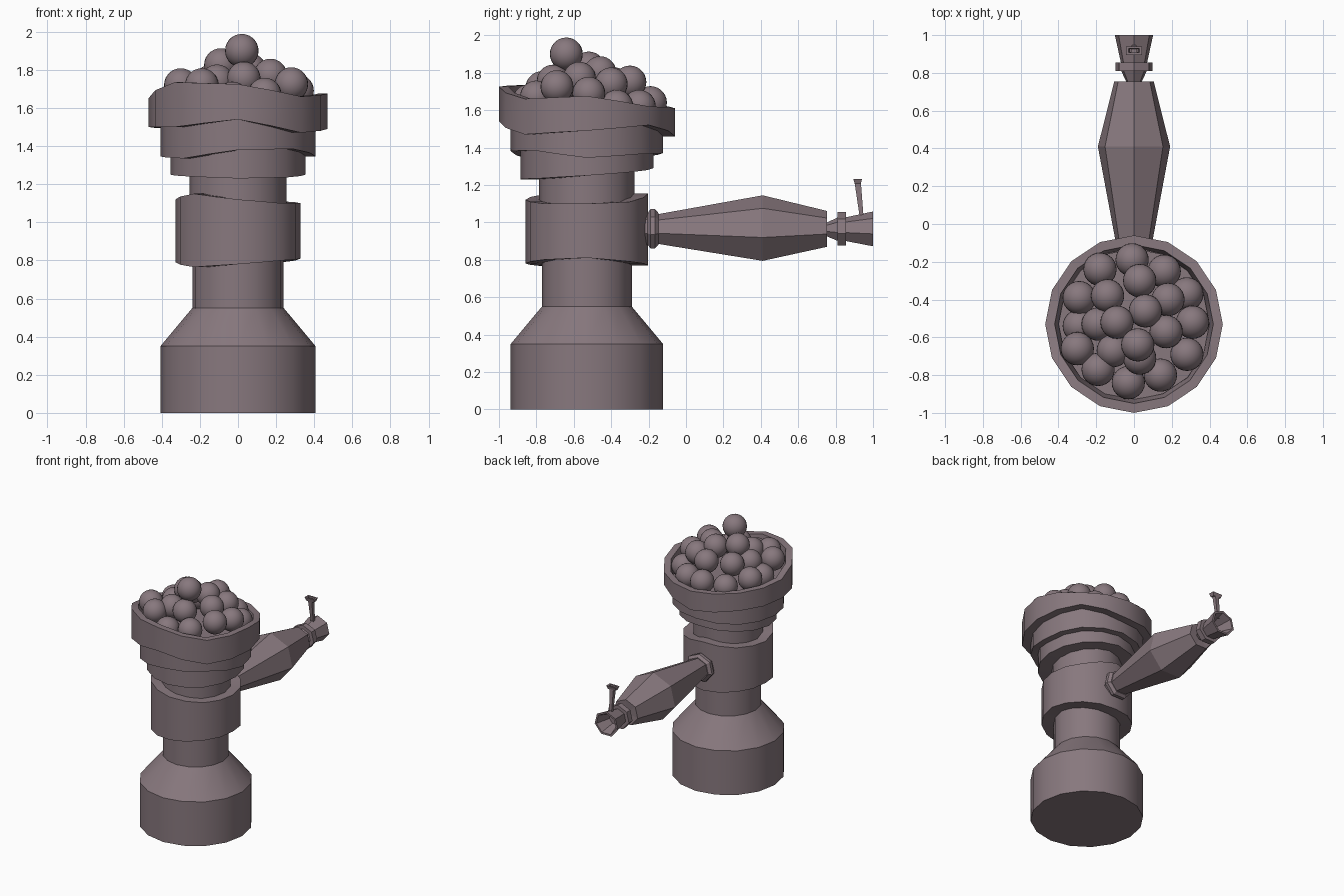
import bpy, bmesh, math

if "Cube" in bpy.data.objects:
    bpy.data.objects.remove(bpy.data.objects["Cube"])

CY = -0.53      # y of the bowl axis
SIDES = 16

mat = bpy.data.materials.new("dusty mauve")
mat.diffuse_color = (0.245, 0.188, 0.208, 1)
mat.use_nodes = True
mat.node_tree.nodes["Principled BSDF"].inputs["Base Color"].default_value = mat.diffuse_color


def finish(name, bm, smooth=None):
    bmesh.ops.recalc_face_normals(bm, faces=bm.faces)
    me = bpy.data.meshes.new(name)
    bm.to_mesh(me)
    bm.free()
    me.materials.append(mat)
    ob = bpy.data.objects.new(name, me)
    bpy.context.collection.objects.link(ob)
    if smooth:
        bpy.ops.object.select_all(action='DESELECT')
        ob.select_set(True)
        bpy.context.view_layer.objects.active = ob
        bpy.ops.object.shade_smooth_by_angle(angle=math.radians(smooth))
    return ob


def skin(bm, rings, closed=False):
    """Join rings of points with quads; cap the ends or close the loop."""
    vs = [[bm.verts.new(p) for p in ring] for ring in rings]
    n = len(vs[0])
    pairs = list(zip(vs, vs[1:])) + ([(vs[-1], vs[0])] if closed else [])
    for a, b in pairs:
        for i in range(n):
            j = (i + 1) % n
            bm.faces.new((a[i], a[j], b[j], b[i]))
    if not closed:
        bm.faces.new(vs[0])
        bm.faces.new(vs[-1])


def round_ring(r, heights):
    """Ring about the bowl axis; heights are keys spread round from +x."""
    pts = []
    for i in range(SIDES):
        a = 2 * math.pi * i / SIDES
        f = i * len(heights) / SIDES
        k = int(f)
        z = heights[k] + (heights[(k + 1) % len(heights)] - heights[k]) * (f - k)
        pts.append((r * math.cos(a), CY + r * math.sin(a), z))
    return pts


def band(name, r_out, in_low, in_top, low, top):
    bm = bmesh.new()
    skin(bm, [round_ring(r_out, low), round_ring(r_out, top),
              round_ring(in_top, top), round_ring(in_low, low)], closed=True)
    finish(name, bm, 30)


def stem_part(name, profile, n=7, squash=0.94, zc=0.96):
    """Faceted part along y from (y, radius) pairs."""
    bm = bmesh.new()
    skin(bm, [[(r * math.cos(math.pi / 2 + 2 * math.pi * i / n), y,
                zc + squash * r * math.sin(math.pi / 2 + 2 * math.pi * i / n))
               for i in range(n)] for y, r in profile])
    finish(name, bm)


# base, shoulder and neck
bm = bmesh.new()
skin(bm, [round_ring(r, [z]) for r, z in
          [(.407, 0), (.407, .35), (.24, .55), (.24, .95), (.255, .96), (.255, 1.5)]])
finish("base_and_neck", bm, 30)

# wavy collar and stepped bowl tiers (heights from right, back, left, front)
band("collar", .328, .2, .2,
     [.81, .79, .77, .78, .79, .765, .78, .80],
     [1.10, 1.11, 1.155, 1.13, 1.12, 1.15, 1.12, 1.10])
band("lower_tier", .355, .2, .2,
     [1.25, 1.27, 1.29, 1.27, 1.25, 1.24, 1.23, 1.235], [1.45])
band("middle_tier", .407, .2, .2,
     [1.345, 1.365, 1.37, 1.35, 1.345, 1.335, 1.38, 1.385], [1.52])
band("bowl_rim", .47, .395, .42,
     [1.49, 1.52, 1.46, 1.49, 1.50, 1.50, 1.54, 1.47],
     [1.675, 1.62, 1.61, 1.63, 1.65, 1.735, 1.725, 1.66])

# filling floor under the balls
bm = bmesh.new()
skin(bm, [round_ring(.40, [1.5]), round_ring(.40, [1.56])])
finish("bowl_floor", bm, 30)

# heaped balls
balls = [(-.18, -.24, 1.63), (-.01, -.19, 1.64), (.16, -.25, 1.62), (-.29, -.39, 1.66),
         (-.14, -.38, 1.74), (.03, -.30, 1.75), (.18, -.40, 1.74), (.28, -.37, 1.62),
         (-.29, -.54, 1.63), (-.19, -.53, 1.72), (-.09, -.52, 1.825), (.06, -.46, 1.80),
         (.31, -.52, 1.69), (.17, -.57, 1.77), (-.30, -.66, 1.72), (-.11, -.67, 1.74),
         (.02, -.64, 1.90), (.28, -.69, 1.725), (-.19, -.77, 1.72), (.03, -.71, 1.755),
         (-.03, -.84, 1.65), (.14, -.80, 1.67)]
bm = bmesh.new()
for x, y, z in balls:
    part = bmesh.ops.create_uvsphere(bm, u_segments=24, v_segments=14, radius=.088)
    bmesh.ops.translate(bm, verts=part["verts"], vec=(x, y, z))
finish("heaped_balls", bm, 60)

# stem: socket ring, swelling shaft, end ring and hollow mouthpiece
stem_part("socket_ring", [(-.26, .095), (-.205, .095), (-.19, .117), (-.165, .117), (-.147, .095)])
stem_part("shaft", [(-.17, .085), (.41, .196), (.755, .107), (.75, .04)])
stem_part("tip_cone", [(.74, .035), (.815, .072)])
stem_part("tip_ring", [(.81, .1), (.855, .1)])
stem_part("mouthpiece", [(.85, .07), (1.0, .104), (1.0, .088), (.89, .05)])

# small upright peg with an open rectangular head
bm = bmesh.new()
skin(bm, [[(sx * w, y + sy * w, z) for sx, sy in ((1, 1), (-1, 1), (-1, -1), (1, -1))]
          for y, w, z in ((.94, .010, 1.02), (.918, .017, 1.215))])
finish("peg", bm)

bm = bmesh.new()
rings = []
for w, d, z in ((.032, .016, 1.205), (.042, .023, 1.232), (.028, .011, 1.232), (.022, .008, 1.205)):
    rings.append([(sx * w, .918 + sy * d, z) for sx, sy in ((1, 1), (-1, 1), (-1, -1), (1, -1))])
skin(bm, rings, closed=True)
finish("peg_head", bm)
